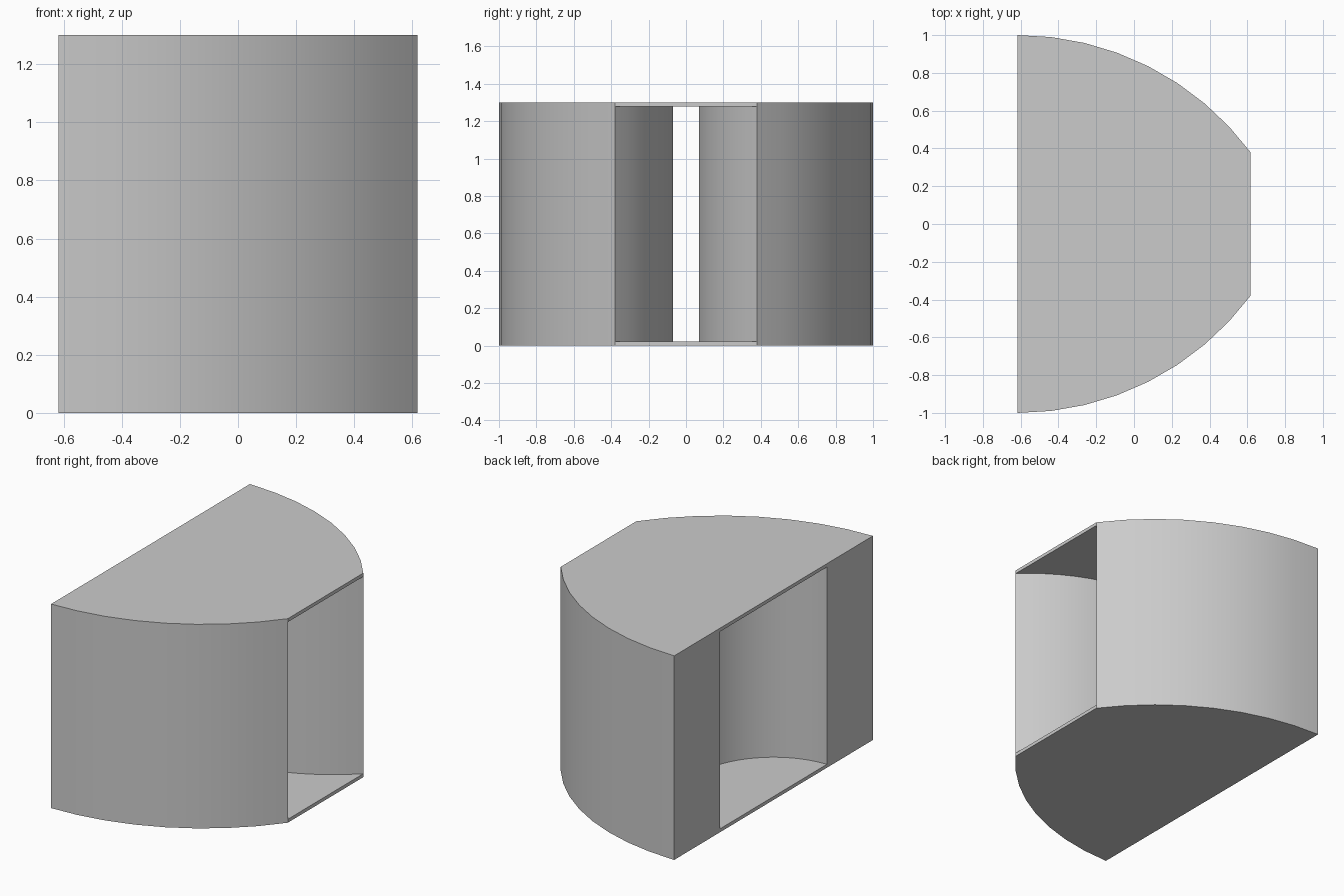
import bpy, bmesh
from math import sin, cos, radians, asin, atan2, hypot

if "Cube" in bpy.data.objects:
    bpy.data.objects.remove(bpy.data.objects["Cube"])

X = 0.617            # half depth from the flat side to the narrow mouth
MOUTH = 0.38         # half width of the narrow mouth
HEIGHT, SLAB = 1.3, 0.022
DRUM_IN, DRUM_OUT = 0.537, 0.592
GAP = 0.07           # half width of the throat

grey = bpy.data.materials.new("plain_grey")
grey.use_nodes = True
grey.diffuse_color = (0.6, 0.6, 0.6, 1)
grey.node_tree.nodes["Principled BSDF"].inputs["Base Color"].default_value = grey.diffuse_color


def arc(cx, cy, r, start, end, steps):
    """Points along a circular arc, angles in radians."""
    angles = [start + (end - start) * i / steps for i in range(steps + 1)]
    return [(cx + r * cos(a), cy + r * sin(a)) for a in angles]


def mirrored(points):
    return [(x, -y) for x, y in reversed(points)]


def prism(name, outline, z0, z1):
    """Extrude a plan outline upwards and shade its curves smooth."""
    bm = bmesh.new()
    face = bm.faces.new([bm.verts.new((x, y, z0)) for x, y in outline])
    top = bmesh.ops.extrude_face_region(bm, geom=[face])["geom"]
    bmesh.ops.translate(bm, vec=(0, 0, z1 - z0),
                        verts=[v for v in top if isinstance(v, bmesh.types.BMVert)])
    bmesh.ops.recalc_face_normals(bm, faces=bm.faces)
    mesh = bpy.data.meshes.new(name)
    bm.to_mesh(mesh)
    bm.free()
    mesh.materials.append(grey)
    obj = bpy.data.objects.new(name, mesh)
    bpy.context.collection.objects.link(obj)
    bpy.ops.object.select_all(action="DESELECT")
    obj.select_set(True)
    bpy.context.view_layer.objects.active = obj
    bpy.ops.object.shade_smooth_by_angle(angle=radians(30))


# Outer curve: tangent to the flat side's corner, ending at the mouth
drop = 1 - MOUTH
R = ((2 * X) ** 2 + drop ** 2) / (2 * drop)
outer = arc(-X, 1 - R, R, radians(90), radians(90) - asin(2 * X / R), 8)

# Flaring passage curve from the mouth to the throat
throat_x = -X + (DRUM_OUT ** 2 - GAP ** 2) ** 0.5
dx, dy = X - throat_x, MOUTH - GAP
half = radians(18)
flare_r = hypot(dx, dy) / (2 * sin(half))
tilt = atan2(dy, dx)
cx = throat_x - flare_r * sin(tilt - half)
cy = GAP + flare_r * cos(tilt - half)
flare = arc(cx, cy, flare_r, tilt + half - radians(90), tilt - half - radians(90), 8)

# Drum wall, a quarter ring on each side of the throat
drum_out = arc(-X, 0, DRUM_OUT, asin(GAP / DRUM_OUT), radians(90), 16)
drum_in = arc(-X, 0, DRUM_IN, radians(90), asin(GAP / DRUM_IN), 16)

side = outer + flare[1:] + drum_out[1:]
ring = drum_out + drum_in
low, high = SLAB, HEIGHT - SLAB

for name, flip in (("left", lambda p: p), ("right", mirrored)):
    prism(name + "_side_wall", flip(side), low, high)
    prism(name + "_drum_wall", flip(ring), low, high)

# Floor and roof slabs over the whole plan
plan = outer + mirrored(outer)
prism("floor", plan, 0, low)
prism("roof", plan, high, HEIGHT)
